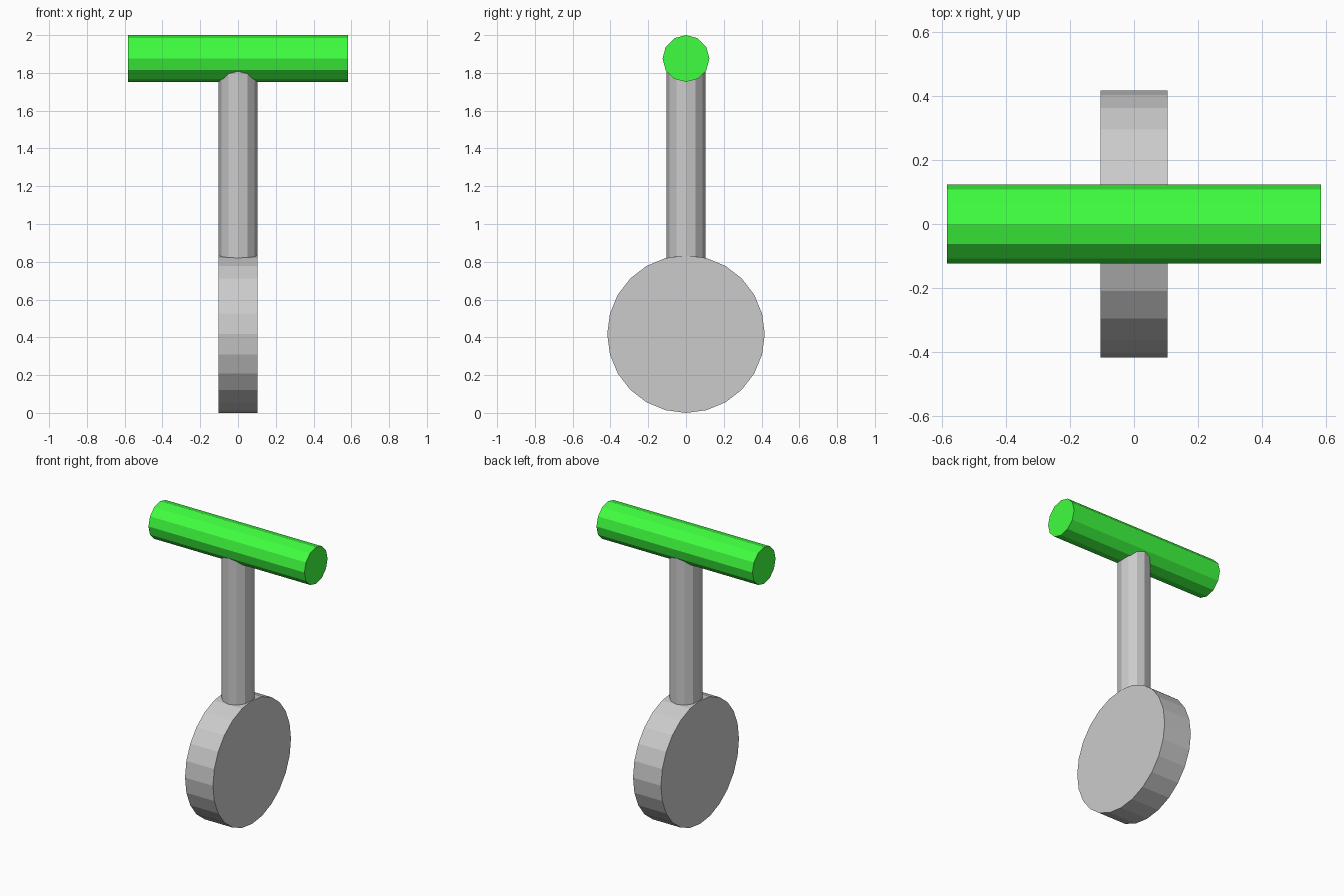
import bpy
from math import pi

if "Cube" in bpy.data.objects:
    bpy.data.objects.remove(bpy.data.objects["Cube"])


def cylinder(name, sides, radius, length, centre_z, along_x=False):
    """Flat-faced cylinder, standing or lying along x."""
    bpy.ops.mesh.primitive_cylinder_add(
        vertices=sides, radius=radius, depth=length,
        location=(0, 0, centre_z),
        rotation=(0, pi / 2 if along_x else 0, 0))
    obj = bpy.context.object
    obj.name = name
    return obj


# Round disc at the bottom, standing on its rim
cylinder("base_disc", 24, 0.417, 0.209, 0.417, along_x=True)

# Upright shaft, set a little into the disc and the grip
shaft_bottom, shaft_top = 0.80, 1.84
cylinder("shaft", 12, 0.102, shaft_top - shaft_bottom,
         (shaft_bottom + shaft_top) / 2)

# Green cross grip
grip = cylinder("grip", 12, 0.124, 1.167, 1.876, along_x=True)
green = bpy.data.materials.new("green")
green.diffuse_color = (0.05, 1.0, 0.05, 1.0)
green.use_nodes = True
green.node_tree.nodes["Principled BSDF"].inputs["Base Color"].default_value = green.diffuse_color
grip.data.materials.append(green)
